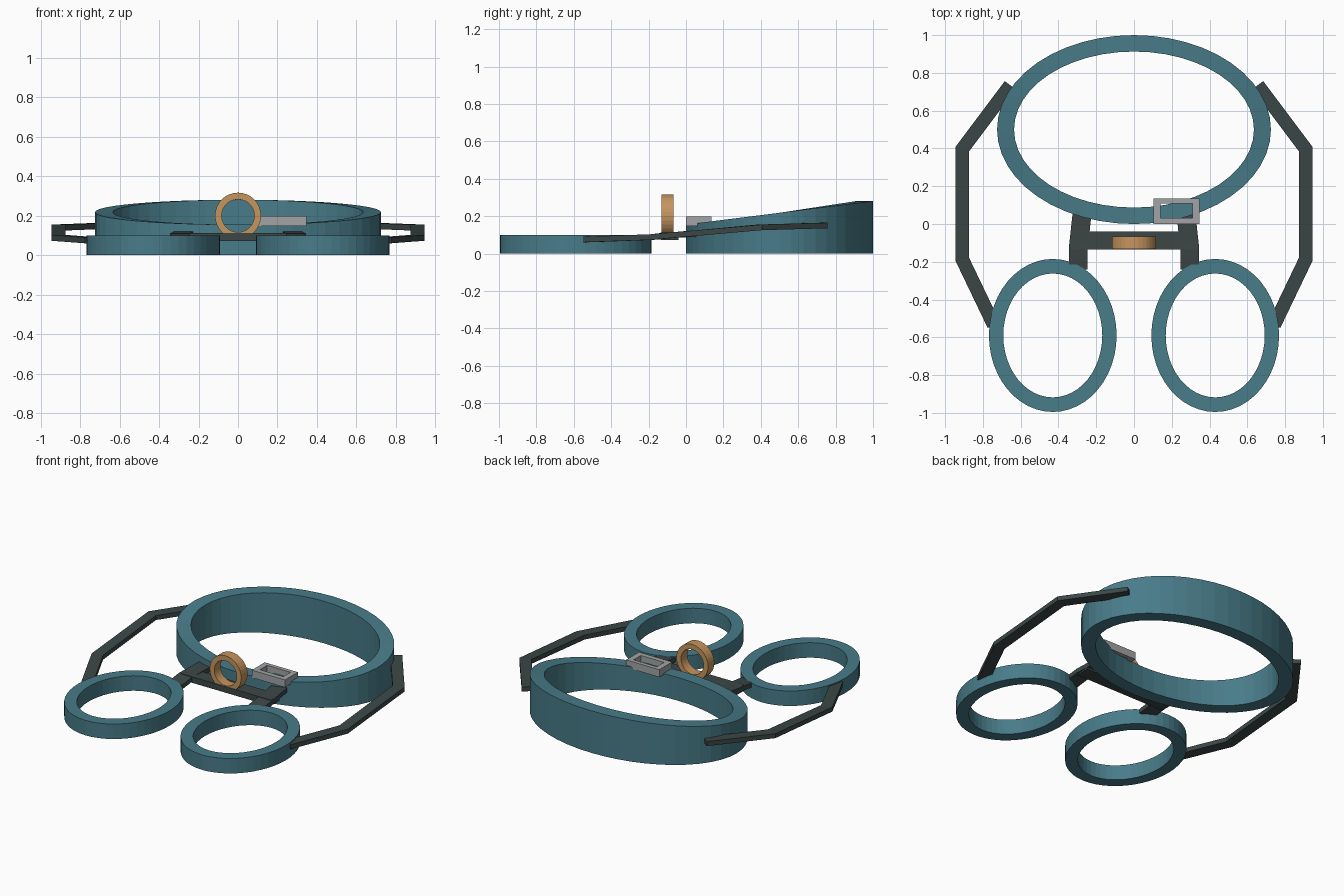
import bpy, bmesh, math
from mathutils import Vector

if "Cube" in bpy.data.objects:
    bpy.data.objects.remove(bpy.data.objects["Cube"])


def material(name, rgb):
    m = bpy.data.materials.new(name)
    m.diffuse_color = (*rgb, 1)
    m.use_nodes = True
    m.node_tree.nodes["Principled BSDF"].inputs["Base Color"].default_value = m.diffuse_color
    return m


TEAL = material("teal fabric", (0.065, 0.20, 0.25))
DARK = material("dark strap", (0.045, 0.062, 0.062))
BRASS = material("brass", (0.56, 0.30, 0.11))
STEEL = material("grey metal", (0.36, 0.37, 0.38))


def finish(name, bm, mat):
    bmesh.ops.recalc_face_normals(bm, faces=bm.faces)
    me = bpy.data.meshes.new(name)
    bm.to_mesh(me)
    bm.free()
    me.materials.append(mat)
    ob = bpy.data.objects.new(name, me)
    bpy.context.collection.objects.link(ob)
    return ob


def loft(name, sections, mat, closed):
    """Skin a row of four-cornered sections."""
    bm = bmesh.new()
    rows = [[bm.verts.new(p) for p in s] for s in sections]
    n = len(rows)
    for i in range(n if closed else n - 1):
        a, b = rows[i], rows[(i + 1) % n]
        for k in range(4):
            j = (k + 1) % 4
            bm.faces.new((a[k], a[j], b[j], b[k]))
    if not closed:
        bm.faces.new(rows[0])
        bm.faces.new(rows[-1])
    return finish(name, bm, mat)


def band(name, cx, cy, outer, inner, height, mat, n=48):
    """Elliptical band; height is a function of the sine of the angle."""
    sections = []
    for i in range(n):
        a = 2 * math.pi * i / n
        c, s = math.cos(a), math.sin(a)
        o = (cx + outer[0] * c, cy + outer[1] * s)
        q = (cx + inner[0] * c, cy + inner[1] * s)
        h = height(s)
        sections.append([(*o, 0), (*o, h), (*q, h), (*q, 0)])
    return loft(name, sections, mat, True)


def strap(name, path, width, thick, mat):
    """Flat strap along a path, mitred at its bends."""
    pts = [Vector(p) for p in path]
    sections = []
    for i, p in enumerate(pts):
        sides = []
        for a, b in ((i - 1, i), (i, i + 1)):
            if a >= 0 and b < len(pts):
                d = pts[b] - pts[a]
                sides.append(Vector((-d.y, d.x, 0)).normalized())
        m = sum(sides, Vector()).normalized()
        m *= width / 2 / m.dot(sides[0])
        up = Vector((0, 0, thick / 2))
        sections.append([p + m - up, p + m + up, p - m + up, p - m - up])
    return loft(name, sections, mat, False)


# Waist band, rising towards the back
band("waist_band", 0, 0.5, (0.725, 0.5), (0.635, 0.413),
     lambda s: 0.218 + 0.063 * s, TEAL)

for side, label in ((-1, "left"), (1, "right")):
    # Thigh loops
    band(label + "_thigh_band", side * 0.43, -0.59, (0.338, 0.405),
         (0.262, 0.328), lambda s: 0.1, TEAL)
    # Long outer straps
    strap(label + "_side_strap",
          [(side * x, y, z) for x, y, z in
           ((0.655, 0.735, 0.15), (0.91, 0.395, 0.14),
            (0.91, -0.185, 0.088), (0.742, -0.535, 0.075))],
          0.072, 0.03, DARK)
    # Short straps joining waist and thighs
    strap(label + "_front_strap",
          [(side * x, y, z) for x, y, z in
           ((0.275, 0.055, 0.105), (0.295, -0.13, 0.095), (0.295, -0.24, 0.082))],
          0.1, 0.03, DARK)

# Cross bar carrying the ring
strap("cross_bar", [(-0.335, -0.087, 0.092), (0.335, -0.087, 0.092)],
      0.096, 0.04, DARK)

# Upright tie-in ring
sections = []
for i in range(32):
    a = 2 * math.pi * i / 32
    c, s = math.cos(a), math.sin(a)
    sections.append([(r * c, y, 0.2 + r * s) for r, y in
                     ((0.117, -0.132), (0.117, -0.066), (0.083, -0.066), (0.083, -0.132))])
loft("tie_in_ring", sections, BRASS, True)

# Rectangular buckle frame
sections = []
for sx, sy in ((-1, -1), (1, -1), (1, 1), (-1, 1)):
    o = (0.225 + sx * 0.123, 0.068 + sy * 0.068)
    q = (0.225 + sx * 0.086, 0.071 + sy * 0.038)
    sections.append([(*o, 0.148), (*o, 0.198), (*q, 0.198), (*q, 0.148)])
loft("buckle", sections, STEEL, True)
